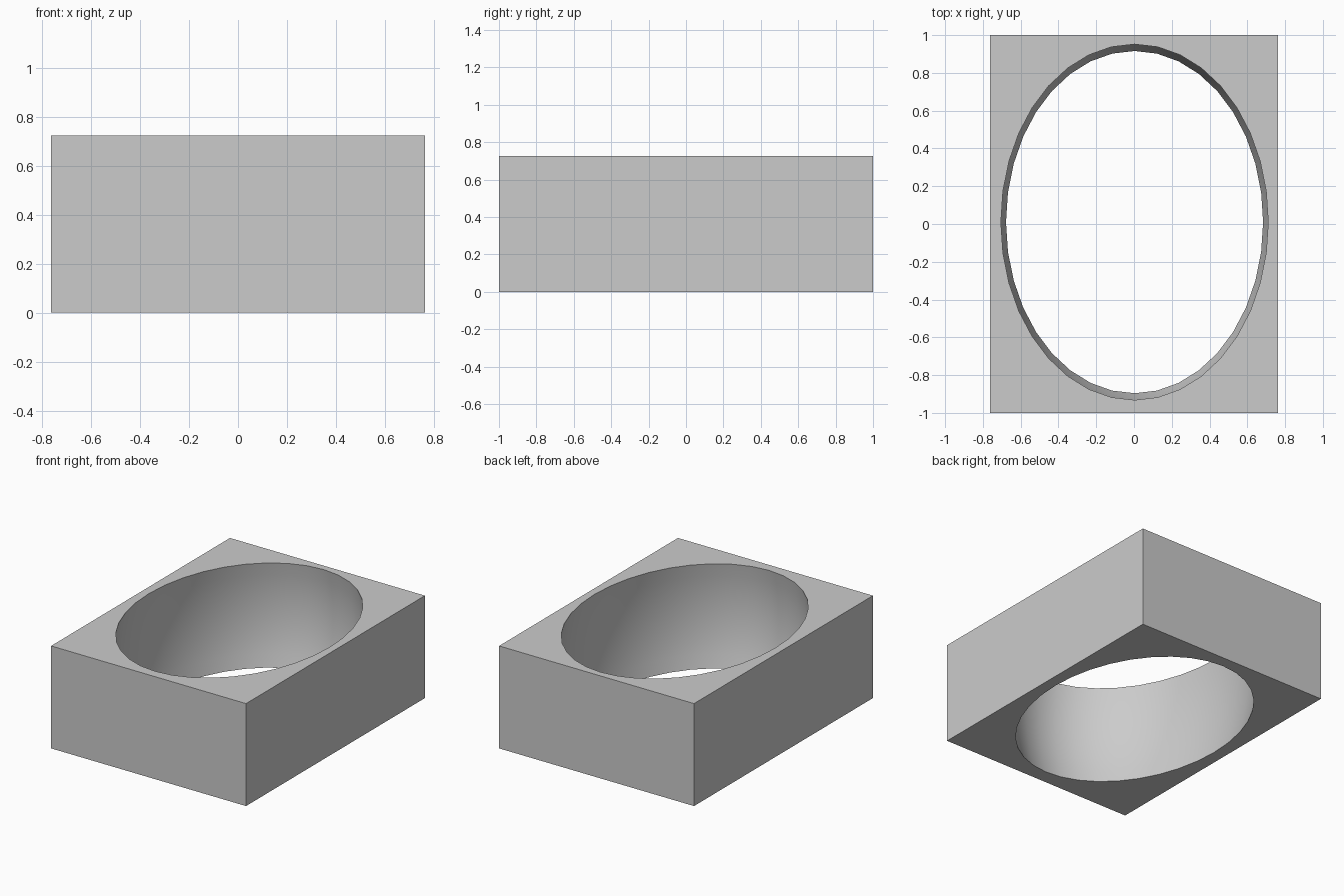
import bpy, bmesh
from math import cos, sin, sqrt, tau

if "Cube" in bpy.data.objects:
    bpy.data.objects.remove(bpy.data.objects["Cube"], do_unlink=True)

HALF_X, HALF_Y, HEIGHT = 0.763, 1.0, 0.725
SIDES, RINGS = 36, 8
# Ellipsoid that hollows out the block: centre and half sizes
CENTRE_X, CENTRE_Y, CENTRE_Z = 0.003, 0.01, 0.436
RADIUS_X, RADIUS_Y, RADIUS_Z = 0.728, 0.969, 1.229

grey = bpy.data.materials.new("plain grey")
grey.use_nodes = True
colour = (0.6, 0.6, 0.6, 1)
grey.diffuse_color = colour
grey.node_tree.nodes["Principled BSDF"].inputs["Base Color"].default_value = colour

bm = bmesh.new()


def loop(points, z):
    """Closed ring of vertices at one height."""
    return [bm.verts.new((x, y, z)) for x, y in points]


def oval(z):
    """Outline of the ellipsoid at one height."""
    s = sqrt(1 - ((z - CENTRE_Z) / RADIUS_Z) ** 2)
    return [(CENTRE_X + s * RADIUS_X * cos(tau * i / SIDES),
             CENTRE_Y + s * RADIUS_Y * sin(tau * i / SIDES))
            for i in range(SIDES)]


def wall(low, high):
    for i in range(len(low)):
        bm.faces.new((low[i - 1], low[i], high[i], high[i - 1]))


def rim(outer, inner):
    """Flat face between the rectangle and the oval."""
    edges = [bm.edges.get((ring[i - 1], ring[i]))
             for ring in (outer, inner) for i in range(len(ring))]
    bmesh.ops.triangle_fill(bm, edges=edges, use_beauty=True, use_dissolve=False)


# Outer block
corners = [(sx * HALF_X, sy * HALF_Y)
           for sx, sy in ((-1, -1), (1, -1), (1, 1), (-1, 1))]
base, top = loop(corners, 0), loop(corners, HEIGHT)
wall(base, top)

# Bulging oval bore
heights = [HEIGHT * i / RINGS for i in range(RINGS + 1)]
bore = [loop(oval(z), z) for z in heights]
for low, high in zip(bore, bore[1:]):
    wall(low, high)

rim(base, bore[0])
rim(top, bore[-1])
bmesh.ops.recalc_face_normals(bm, faces=bm.faces)

mesh = bpy.data.meshes.new("block_with_oval_opening")
bm.to_mesh(mesh)
bm.free()
mesh.materials.append(grey)
block = bpy.data.objects.new("block_with_oval_opening", mesh)
bpy.context.collection.objects.link(block)

# Smooth bore with sharp rims and corners
bpy.ops.object.select_all(action="DESELECT")
block.select_set(True)
bpy.context.view_layer.objects.active = block
bpy.ops.object.shade_smooth_by_angle(angle=0.6)
